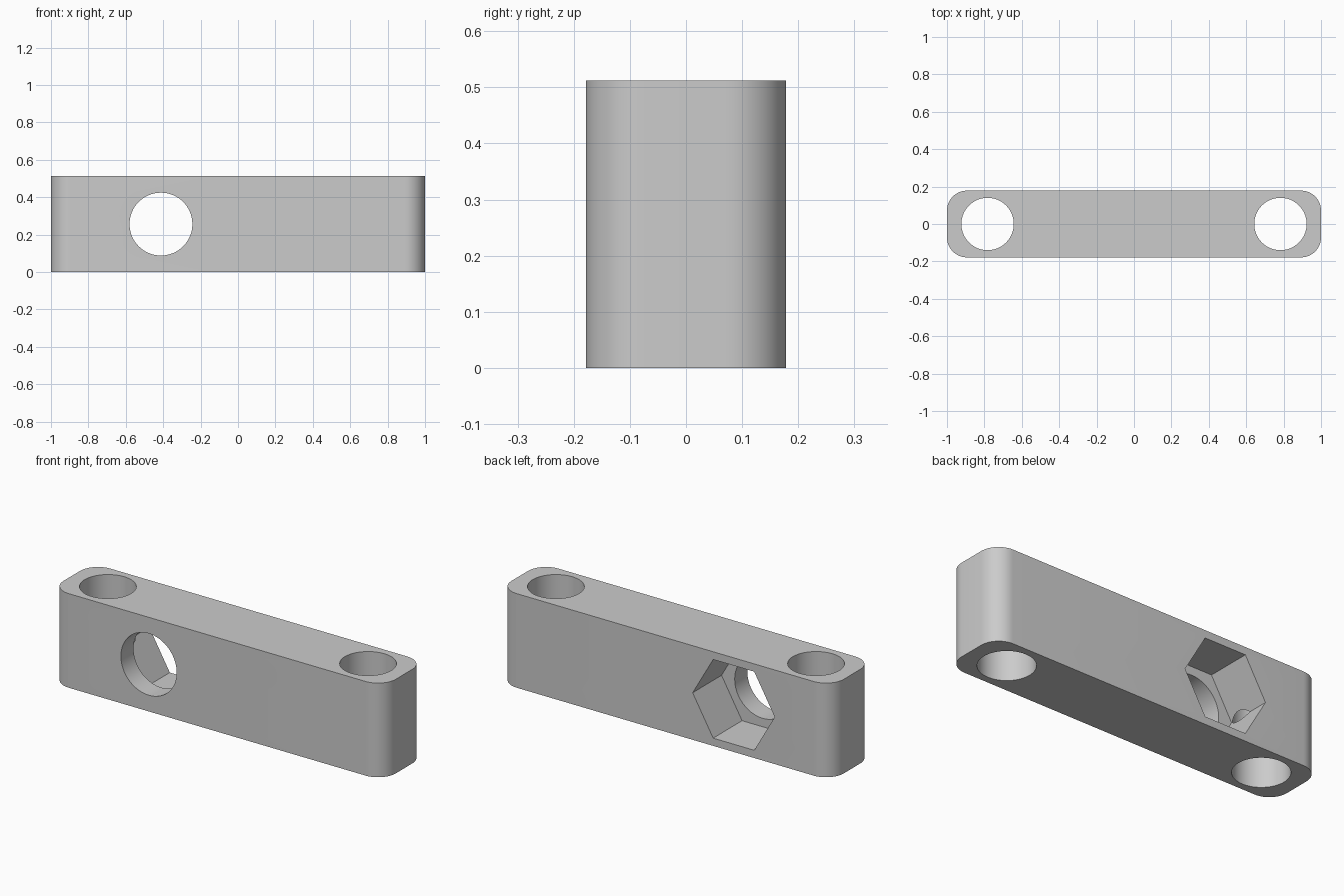
import bpy
import bmesh
from math import radians, pi
from mathutils import Matrix, Vector

LENGTH, DEPTH, HEIGHT = 2.0, 0.357, 0.512
CORNER = 0.107
BOLT_X, BOLT_R = 0.783, 0.14
CROSS_X, CROSS_R = -0.412, 0.168
HEX_R, HEX_FLOOR = 0.247, -0.07
MID_Z = HEIGHT / 2

old = bpy.data.objects.get("Cube")
if old:
    bpy.data.objects.remove(old, do_unlink=True)

grey = bpy.data.materials.new("plain_grey")
grey.use_nodes = True
grey.diffuse_color = (0.6, 0.6, 0.6, 1)
grey.node_tree.nodes["Principled BSDF"].inputs["Base Color"].default_value = (0.6, 0.6, 0.6, 1)


def make_object(name, bm):
    mesh = bpy.data.meshes.new(name)
    bm.to_mesh(mesh)
    bm.free()
    mesh.materials.append(grey)
    obj = bpy.data.objects.new(name, mesh)
    bpy.context.collection.objects.link(obj)
    return obj


def make_cutter(name, radius, sides, start, end, spin=0):
    """Prism running from start to end, used to cut a hole."""
    start, end = Vector(start), Vector(end)
    axis = end - start
    turn = axis.to_track_quat('Z', 'Y').to_matrix().to_4x4()
    place = Matrix.Translation((start + end) / 2) @ turn @ Matrix.Rotation(spin, 4, 'Z')
    bm = bmesh.new()
    bmesh.ops.create_cone(bm, cap_ends=True, segments=sides, radius1=radius,
                          radius2=radius, depth=axis.length, matrix=place)
    obj = make_object(name, bm)
    obj.hide_render = True
    return obj


# Bar with rounded upright edges
bm = bmesh.new()
bmesh.ops.create_cube(bm, size=1, matrix=Matrix.Translation((0, 0, MID_Z))
                      @ Matrix.Diagonal((LENGTH, DEPTH, HEIGHT, 1)))
uprights = [e for e in bm.edges
            if abs(e.verts[0].co.z - e.verts[1].co.z) > HEIGHT / 2]
bmesh.ops.bevel(bm, geom=uprights, offset=CORNER, segments=12, profile=0.5,
                affect='EDGES')
bar = make_object("mounting_bar", bm)

# Bolt holes at both ends, cross hole, and hexagonal nut pocket at the back
cutters = [make_cutter("bolt_hole_cutter", BOLT_R, 64, (x, 0, -0.1), (x, 0, HEIGHT + 0.1))
           for x in (-BOLT_X, BOLT_X)]
cutters.append(make_cutter("cross_hole_cutter", CROSS_R, 64,
                           (CROSS_X, -0.3, MID_Z), (CROSS_X, 0.1, MID_Z)))
cutters.append(make_cutter("nut_pocket_cutter", HEX_R, 6,
                           (CROSS_X, HEX_FLOOR, MID_Z), (CROSS_X, 0.3, MID_Z), pi / 2))

bpy.ops.object.select_all(action='DESELECT')
bpy.context.view_layer.objects.active = bar
bar.select_set(True)
for cutter in cutters:
    mod = bar.modifiers.new(cutter.name, 'BOOLEAN')
    mod.operation = 'DIFFERENCE'
    mod.solver = 'EXACT'
    mod.object = cutter
    bpy.ops.object.modifier_apply(modifier=mod.name)
for cutter in cutters:
    bpy.data.objects.remove(cutter, do_unlink=True)

bpy.ops.object.shade_smooth_by_angle(angle=radians(30))
